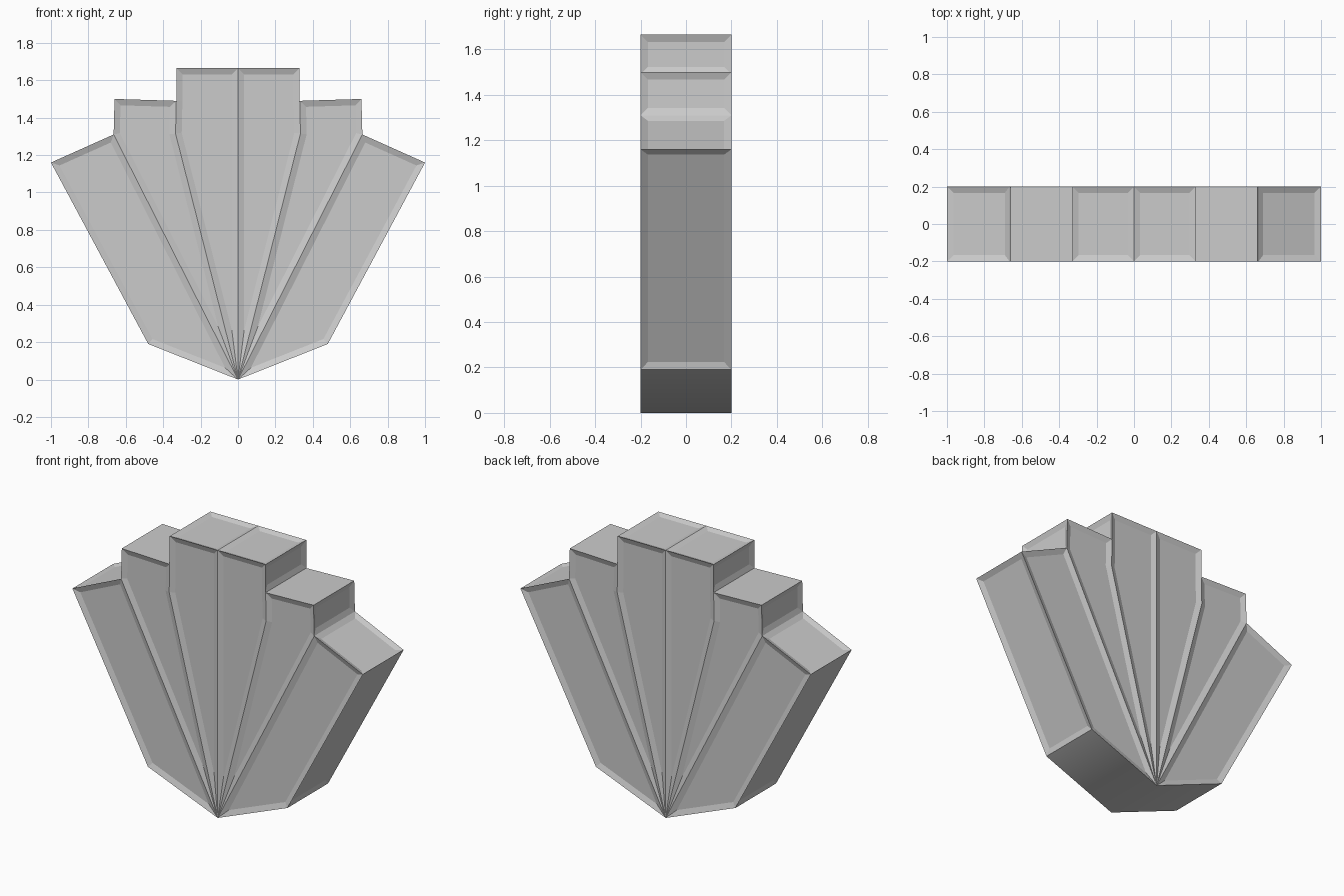
import bpy, bmesh

if "Cube" in bpy.data.objects:
    bpy.data.objects.remove(bpy.data.objects["Cube"])

# Fan outline, right half (x, z)
tip, heel, outer = (0, 0), (0.48, 0.19), (1.0, 1.16)
step, shoulder, notch_top = (0.665, 1.31), (0.66, 1.5), (0.33, 1.49)
notch, crown, mid = (0.334, 1.315), (0.33, 1.665), (0, 1.665)
blades = [
    [tip, notch, notch_top, crown, mid],
    [tip, step, shoulder, notch_top, notch],
    [tip, heel, outer, step],
]
# Rim strips: (start, end, has recessed panel)
rim = [(tip, heel, False), (heel, outer, True), (outer, step, True),
       (step, shoulder, True), (shoulder, notch_top, False),
       (notch_top, crown, True), (crown, mid, True)]
HALF_DEPTH, BORDER, RECESS = 0.2, 0.033, 0.012

bm = bmesh.new()
cache = {}


def vert(p, y, side):
    key = (round(p[0] * side, 4), y, p[1])
    if key not in cache:
        cache[key] = bm.verts.new(key)
    return cache[key]


panels = []
for side in (1, -1):
    # Front and back faces of each blade
    for blade in blades:
        for y in (-HALF_DEPTH, HALF_DEPTH):
            panels.append(bm.faces.new([vert(p, y, side) for p in blade]))
    # Side walls round the rim
    for a, b, recessed in rim:
        f = bm.faces.new([vert(a, -HALF_DEPTH, side), vert(b, -HALF_DEPTH, side),
                          vert(b, HALF_DEPTH, side), vert(a, HALF_DEPTH, side)])
        if recessed:
            panels.append(f)
        elif a == tip:
            f.smooth = True

bmesh.ops.recalc_face_normals(bm, faces=bm.faces[:])

# Sunken panels
bmesh.ops.inset_individual(bm, faces=panels, thickness=BORDER, depth=-RECESS,
                           use_even_offset=True)

mesh = bpy.data.meshes.new("stepped_fan")
bm.to_mesh(mesh)
bm.free()
fan = bpy.data.objects.new("stepped_fan", mesh)
bpy.context.collection.objects.link(fan)
